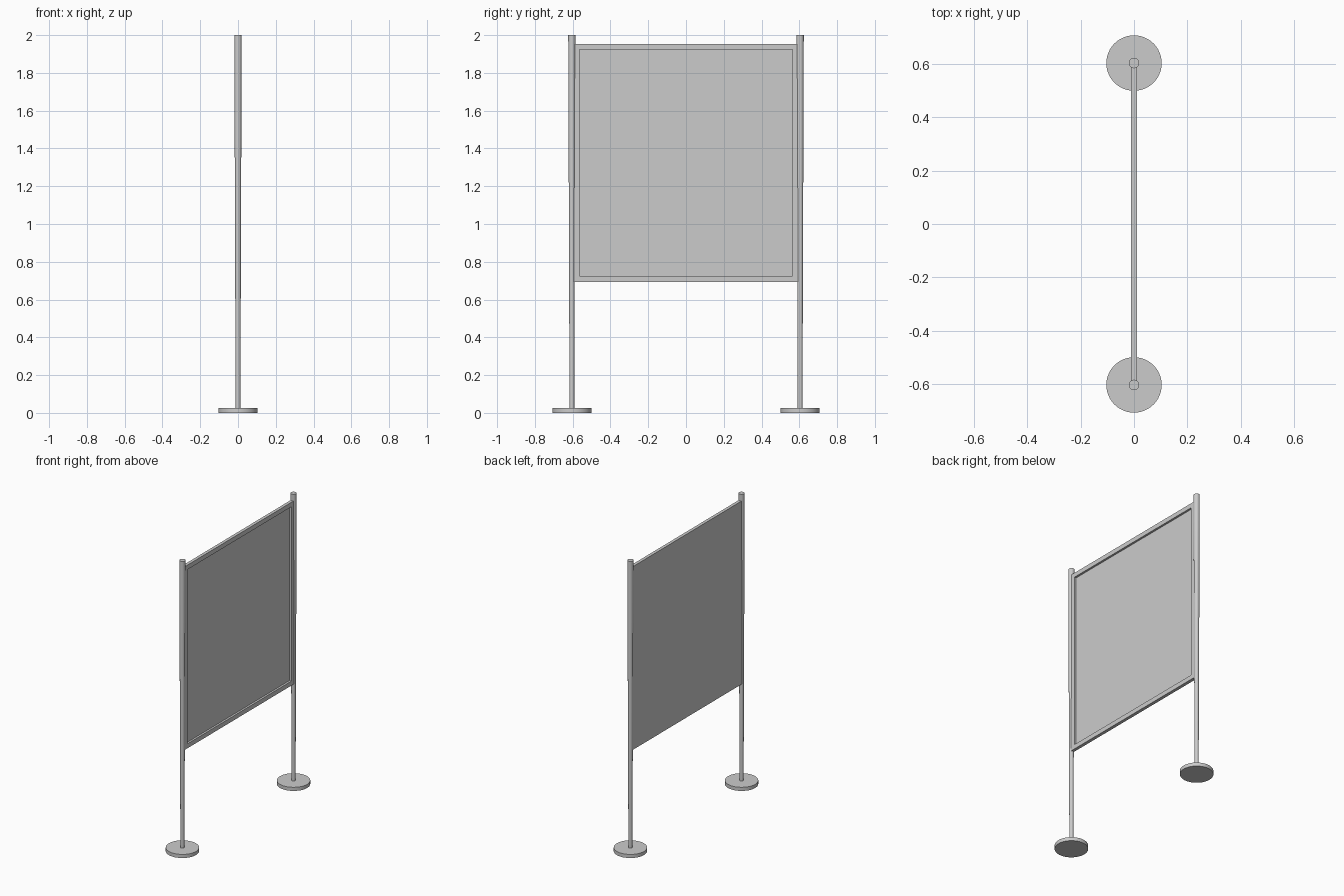
import bpy, bmesh
from mathutils import Matrix

if "Cube" in bpy.data.objects:
    bpy.data.objects.remove(bpy.data.objects["Cube"])

POST_Y = 0.604       # distance of each post from the centre


def add_object(name, bm, smooth=False):
    mesh = bpy.data.meshes.new(name)
    bm.to_mesh(mesh)
    bm.free()
    obj = bpy.data.objects.new(name, mesh)
    bpy.context.collection.objects.link(obj)
    if smooth:
        bpy.ops.object.select_all(action='DESELECT')
        obj.select_set(True)
        bpy.context.view_layer.objects.active = obj
        bpy.ops.object.shade_smooth_by_angle()
    return obj


def tapered_cylinder(name, y, z0, z1, r0, r1, sides):
    bm = bmesh.new()
    bmesh.ops.create_cone(bm, cap_ends=True, segments=sides, radius1=r0, radius2=r1,
                          depth=z1 - z0,
                          matrix=Matrix.Translation((0, y, (z0 + z1) / 2)))
    return add_object(name, bm, smooth=True)


# round feet and posts that widen slightly towards the top
for side, y in (("front", -POST_Y), ("back", POST_Y)):
    tapered_cylinder(side + "_foot", y, 0, 0.025, 0.104, 0.104, 48)
    tapered_cylinder(side + "_post", y, 0.025, 2.0, 0.0125, 0.0195, 32)

# board: flat on the -x side, framed recess on the +x side
bm = bmesh.new()
z0, z1 = 0.694, 1.954
bmesh.ops.create_cube(bm, size=1, matrix=Matrix.Translation((0, 0, (z0 + z1) / 2))
                      @ Matrix.Diagonal((0.022, 1.188, z1 - z0, 1)))
bm.normal_update()
face = max(bm.faces, key=lambda f: f.normal.x)
bmesh.ops.inset_region(bm, faces=[face], thickness=0.031, use_even_offset=True)
# push the recess straight in so that it keeps square walls
ext = bmesh.ops.extrude_discrete_faces(bm, faces=[face])
bmesh.ops.translate(bm, verts=ext["faces"][0].verts, vec=(-0.014, 0, 0))
bmesh.ops.recalc_face_normals(bm, faces=bm.faces)
add_object("framed_board", bm)
